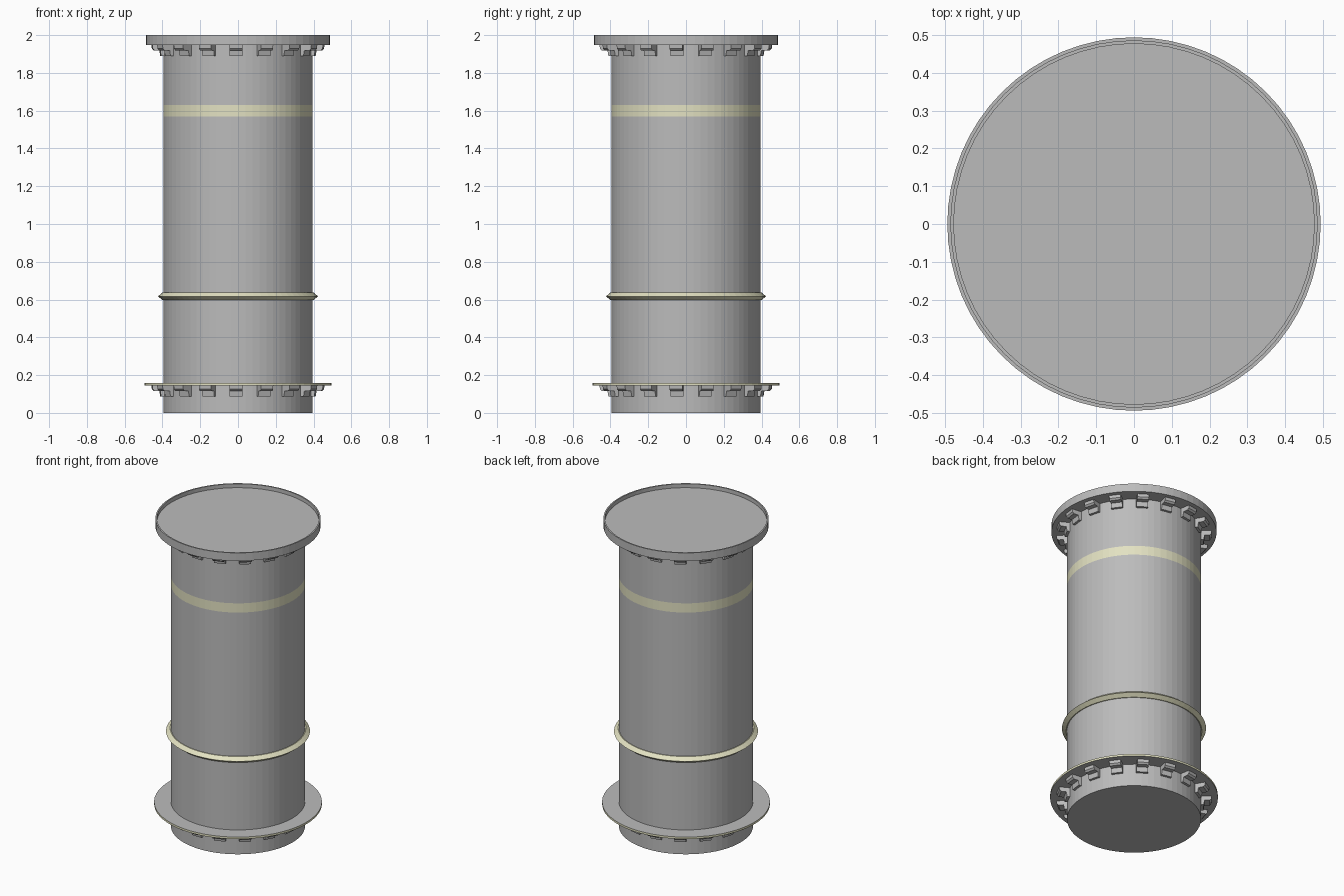
import bpy, bmesh, math
from mathutils import Matrix

SEGMENTS = 64
BODY_R = 0.395

cube = bpy.data.objects.get("Cube")
if cube:
    bpy.data.objects.remove(cube, do_unlink=True)


def make_material(name, rgb):
    mat = bpy.data.materials.new(name)
    mat.use_nodes = True
    color = (*rgb, 1.0)
    mat.diffuse_color = color
    mat.node_tree.nodes["Principled BSDF"].inputs["Base Color"].default_value = color
    return mat


grey = make_material("grey metal", (0.5, 0.5, 0.5))
cream = make_material("cream paint", (0.77, 0.76, 0.54))


def finish(name, bm, materials):
    bmesh.ops.recalc_face_normals(bm, faces=bm.faces)
    mesh = bpy.data.meshes.new(name)
    bm.to_mesh(mesh)
    bm.free()
    for mat in materials:
        mesh.materials.append(mat)
    obj = bpy.data.objects.new(name, mesh)
    bpy.context.collection.objects.link(obj)
    return obj


def lathe(name, profile, materials, closed=False, rule=None):
    """Spin a (radius, height) profile around z."""
    bm = bmesh.new()
    verts = [bm.verts.new((r, 0, z)) for r, z in profile]
    pairs = list(zip(verts, verts[1:]))
    if closed:
        pairs.append((verts[-1], verts[0]))
    edges = [bm.edges.new(p) for p in pairs]
    bmesh.ops.spin(bm, geom=verts + edges, cent=(0, 0, 0), axis=(0, 0, 1),
                   angle=math.tau, steps=SEGMENTS, use_duplicate=False)
    bmesh.ops.remove_doubles(bm, verts=bm.verts, dist=0.0001)
    if rule:
        for face in bm.faces:
            face.material_index = int(rule(face.calc_center_median()))
    return finish(name, bm, materials)


# Main column with a painted band
lathe("column", [(0, 0), (BODY_R, 0), (BODY_R, 1.57), (BODY_R, 1.63),
                 (BODY_R, 1.96), (0, 1.96)], [grey, cream],
      rule=lambda c: 1.57 < c.z < 1.63)

# Top cap with a shallow recess inside its rim
lathe("top_cap", [(0, 1.975), (0.477, 1.975), (0.477, 2.0), (0.486, 2.0),
                  (0.486, 1.948), (0, 1.948)], [grey])

# Thin lower flange with a painted outer edge
lathe("lower_flange", [(BODY_R - 0.01, 0.145), (0.494, 0.145),
                       (0.494, 0.158), (BODY_R - 0.01, 0.158)],
      [grey, cream], closed=True, rule=lambda c: c.xy.length > 0.48)

# Pointed ring around the column
lathe("middle_ring", [(BODY_R - 0.01, 0.637), (BODY_R + 0.005, 0.637),
                      (0.424, 0.617), (BODY_R + 0.005, 0.598),
                      (BODY_R - 0.01, 0.598)], [cream], closed=True)


def bracket_ring(name, top, count=17, start=14.5, width=0.068):
    """Stepped support brackets hanging under a flange."""
    profile = [(0.38, 0), (0.457, 0), (0.455, -0.02), (0.445, -0.03),
               (0.415, -0.03), (0.41, -0.06), (0.38, -0.06)]
    bm = bmesh.new()
    for i in range(count):
        turn = Matrix.Rotation(math.radians(start) + math.tau * i / count, 4, "Z")
        sides = [[bm.verts.new(turn @ Matrix.Translation((r, s * width / 2, top + z))
                               .translation) for r, z in profile] for s in (-1, 1)]
        for side in sides:
            bm.faces.new(side)
        a, b = sides
        for j in range(len(profile)):
            k = (j + 1) % len(profile)
            bm.faces.new((a[j], a[k], b[k], b[j]))
    return finish(name, bm, [grey])


bracket_ring("upper_brackets", 1.949)
bracket_ring("lower_brackets", 0.146)
